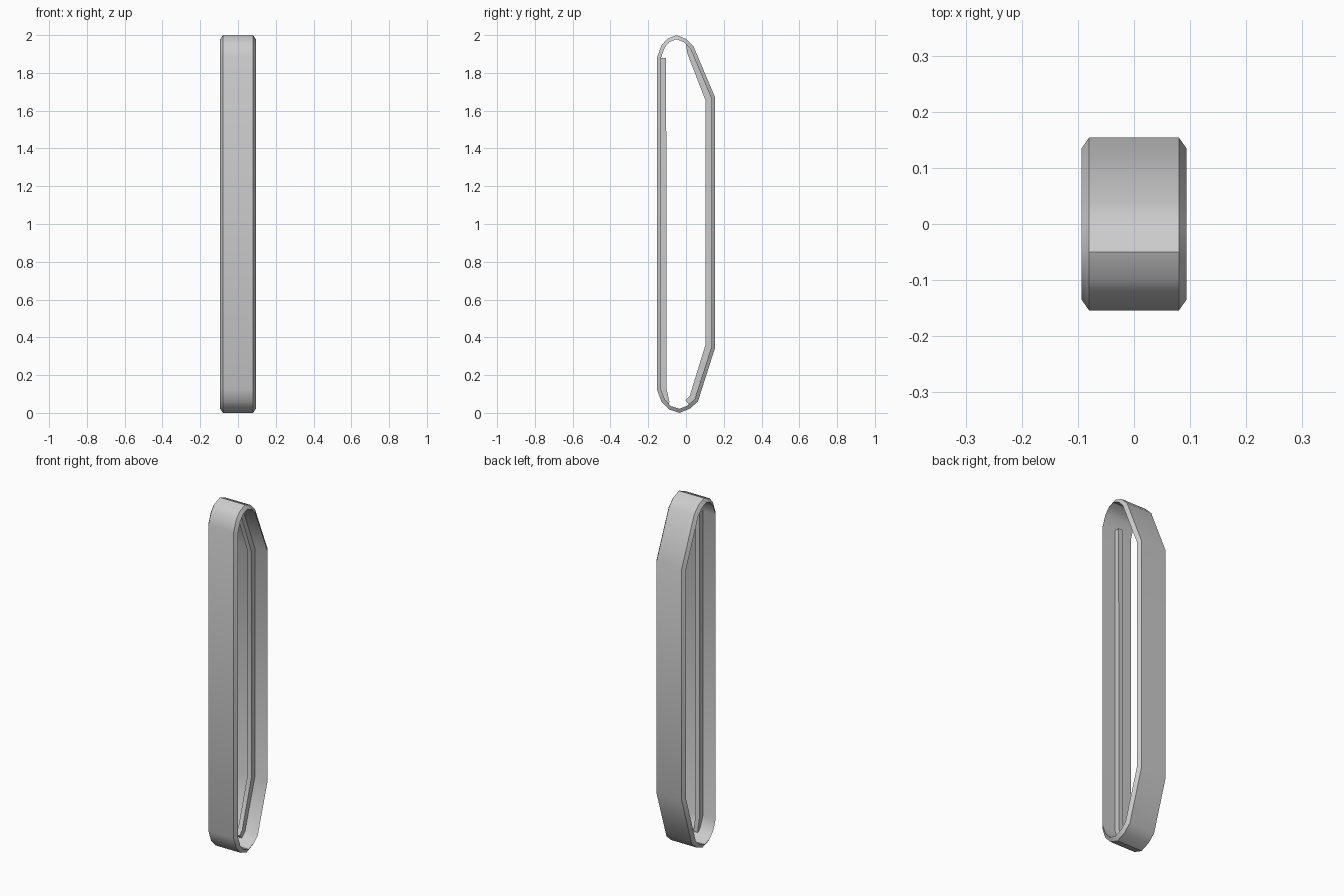
import bpy, bmesh
from mathutils import Vector

if "Cube" in bpy.data.objects:
    bpy.data.objects.remove(bpy.data.objects["Cube"])

# Side outline of the band (y, z), clockwise seen from +x
OUTLINE = [(-.154, .125), (-.154, 1.88), (-.13, 1.945), (-.1, 1.98), (-.05, 2.0),
           (-.0, 1.98), (.04, 1.94), (.154, 1.67), (.154, .345), (.063, .06),
           (.02, .022), (-.035, 0), (-.09, .018), (-.13, .06)]


def inset(points, d):
    """Offset a clockwise closed outline inward with mitred corners."""
    pts = [Vector(p) for p in points]
    out = []
    for i, p in enumerate(pts):
        a = (p - pts[i - 1]).normalized()
        b = (pts[(i + 1) % len(pts)] - p).normalized()
        na, nb = Vector((a.y, -a.x)), Vector((b.y, -b.x))
        m = (na + nb).normalized()
        out.append(p + m * d / m.dot(na))
    return out


def finish(name, bm):
    bmesh.ops.recalc_face_normals(bm, faces=bm.faces)
    mesh = bpy.data.meshes.new(name)
    bm.to_mesh(mesh)
    bm.free()
    obj = bpy.data.objects.new(name, mesh)
    bpy.context.collection.objects.link(obj)
    bpy.ops.object.select_all(action='DESELECT')
    obj.select_set(True)
    bpy.context.view_layer.objects.active = obj
    bpy.ops.object.shade_smooth_by_angle(angle=0.55)
    return obj


# Track band: closed loop with a trapezoid section (bevelled side rims)
bm = bmesh.new()
inner = inset(OUTLINE, .02)
rings = [[bm.verts.new((x, p[0], p[1])) for p in pts] for x, pts in
         ((-.08, OUTLINE), (.08, OUTLINE), (.094, inner), (-.094, inner))]
n = len(OUTLINE)
for r in range(4):
    a, b = rings[r], rings[(r + 1) % 4]
    for i in range(n):
        j = (i + 1) % n
        bm.faces.new((a[i], a[j], b[j], b[i]))
finish("track_band", bm)


def guide_rib(name, points, half=.013):
    bm = bmesh.new()
    face = bm.faces.new([bm.verts.new((-half, y, z)) for y, z in points])
    ext = bmesh.ops.extrude_face_region(bm, geom=[face], use_keep_orig=True)
    verts = [v for v in ext["geom"] if isinstance(v, bmesh.types.BMVert)]
    bmesh.ops.translate(bm, verts=verts, vec=(2 * half, 0, 0))
    finish(name, bm)


# Central guide ribs on the inside of the back and front runs
guide_rib("back_guide_rib", [(-.003, 1.965), (.024, 1.932), (.134, 1.667), (.134, .348),
                             (.045, .07), (.015, .045), (-.003, .065), (.02, .09),
                             (.103, .36), (.103, 1.655), (.008, 1.9)])
guide_rib("front_guide_rib", [(-.134, 1.88), (-.134, .128), (-.115, .072), (-.09, .045),
                              (-.088, .06), (-.103, .128), (-.105, 1.88)])
